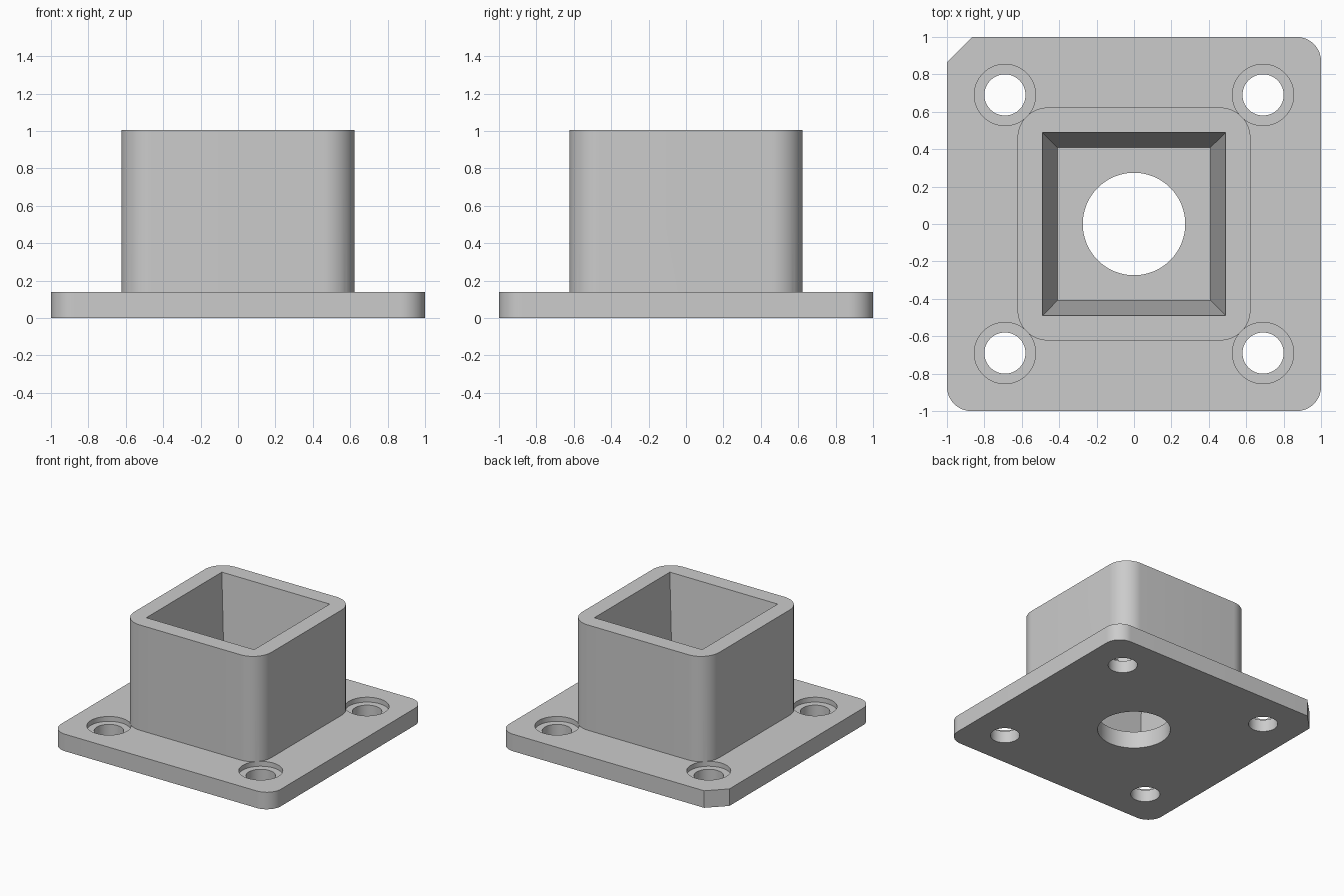
import bpy, bmesh, math

cube = bpy.data.objects.get("Cube")
if cube:
    bpy.data.objects.remove(cube, do_unlink=True)

PLATE_TOP, TOWER_TOP = 0.14, 1.005
HOLE_OFFSET = 0.69

grey = bpy.data.materials.new("plain grey")
grey.use_nodes = True
colour = (0.6, 0.6, 0.6, 1)
grey.diffuse_color = colour
grey.node_tree.nodes["Principled BSDF"].inputs["Base Color"].default_value = colour


def rounded_square(half, radius, chamfer=None, steps=16):
    """Outline of a square with round corners; the back -x corner may be chamfered."""
    points = []
    for i, (sx, sy) in enumerate([(1, 1), (-1, 1), (-1, -1), (1, -1)]):
        if chamfer and i == 1:
            points += [(chamfer - half, half), (-half, half - chamfer)]
            continue
        for s in range(steps + 1):
            a = math.pi / 2 * (i + s / steps)
            points.append((sx * (half - radius) + radius * math.cos(a),
                           sy * (half - radius) + radius * math.sin(a)))
    return points


def square(half):
    return [(half, half), (-half, half), (-half, -half), (half, -half)]


def circle(radius, x=0, y=0, steps=64):
    return [(x + radius * math.cos(math.tau * i / steps),
             y + radius * math.sin(math.tau * i / steps)) for i in range(steps)]


def loft(name, low, high, z0, z1):
    """Closed solid between two outlines with matching points."""
    bm = bmesh.new()
    a = [bm.verts.new((x, y, z0)) for x, y in low]
    b = [bm.verts.new((x, y, z1)) for x, y in high]
    bm.faces.new(a[::-1])
    bm.faces.new(b)
    for i in range(len(a)):
        j = (i + 1) % len(a)
        bm.faces.new((a[i], a[j], b[j], b[i]))
    mesh = bpy.data.meshes.new(name)
    bm.to_mesh(mesh)
    bm.free()
    mesh.materials.append(grey)
    obj = bpy.data.objects.new(name, mesh)
    bpy.context.collection.objects.link(obj)
    return obj


def prism(name, outline, z0, z1):
    return loft(name, outline, outline, z0, z1)


def combine(body, tool, operation):
    """Apply a boolean and discard the tool."""
    mod = body.modifiers.new(operation, "BOOLEAN")
    mod.object, mod.operation, mod.solver = tool, operation, "EXACT"
    graph = bpy.context.evaluated_depsgraph_get()
    mesh = bpy.data.meshes.new_from_object(body.evaluated_get(graph))
    body.modifiers.clear()
    body.data = mesh
    bpy.data.objects.remove(tool, do_unlink=True)


# Base plate with four counterbored screw holes
body = prism("flanged_socket", rounded_square(1, 0.13, chamfer=0.135), 0, PLATE_TOP)
for sx in (-1, 1):
    for sy in (-1, 1):
        x, y = sx * HOLE_OFFSET, sy * HOLE_OFFSET
        combine(body, prism("screw_hole", circle(0.11, x, y), -0.1, 0.3), "DIFFERENCE")
        combine(body, prism("counterbore", circle(0.164, x, y), PLATE_TOP - 0.04, 0.3), "DIFFERENCE")

# Square tower with rounded corners
tower = prism("tower", rounded_square(0.623, 0.165), PLATE_TOP - 0.03, TOWER_TOP)
combine(body, tower, "UNION")

# Tapered square socket and round drain hole through the floor
slope = (0.49 - 0.41) / (TOWER_TOP - PLATE_TOP)
socket = loft("socket", square(0.41), square(0.49 + 0.1 * slope), PLATE_TOP, TOWER_TOP + 0.1)
combine(body, socket, "DIFFERENCE")
combine(body, prism("drain_hole", circle(0.274, steps=96), -0.1, 0.4), "DIFFERENCE")

# Smooth the rounded walls, keep the edges sharp
bpy.ops.object.select_all(action="DESELECT")
body.select_set(True)
bpy.context.view_layer.objects.active = body
bpy.ops.object.shade_smooth_by_angle(angle=math.radians(30))
